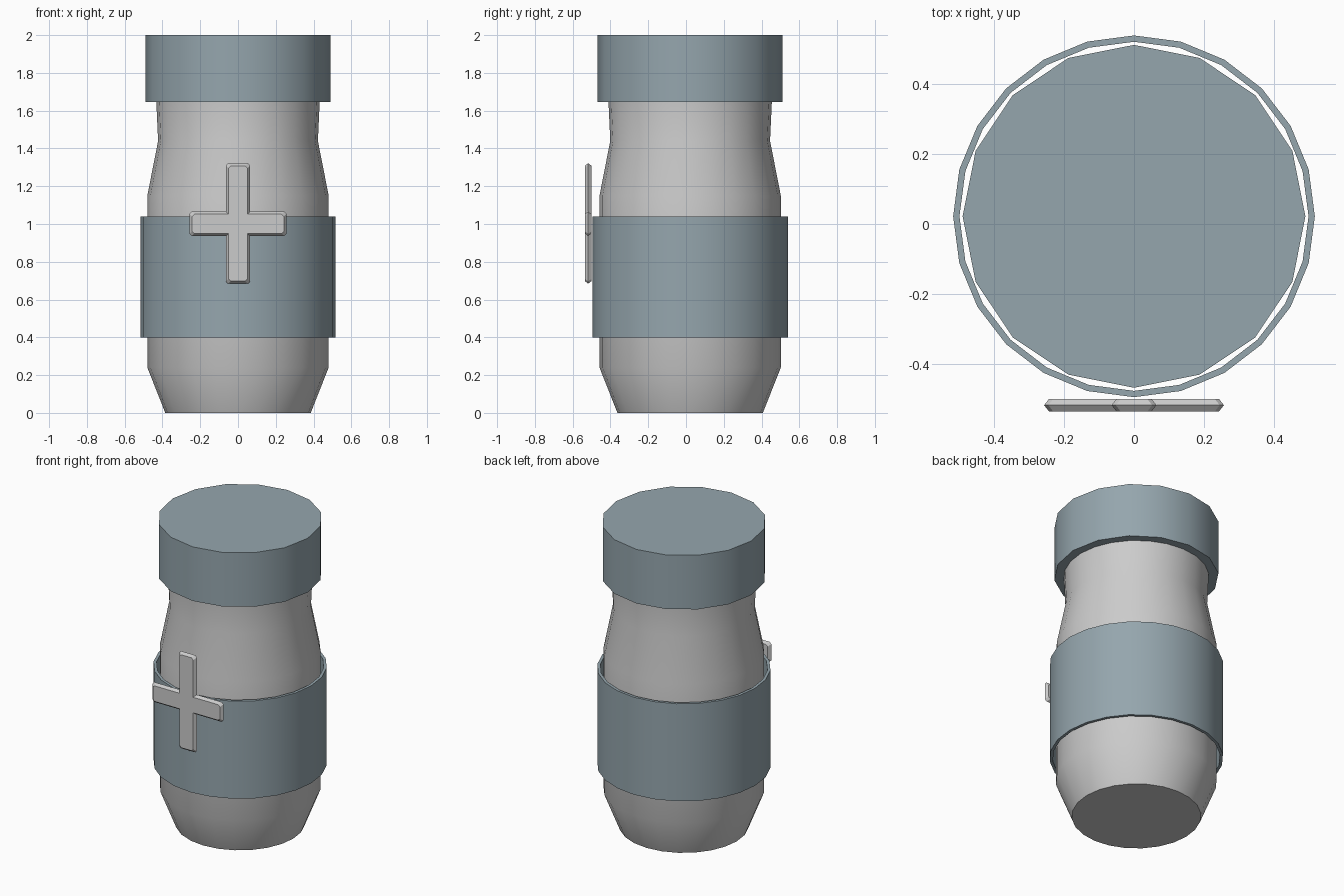
import bpy
import math

if "Cube" in bpy.data.objects:
    bpy.data.objects.remove(bpy.data.objects["Cube"])

CY = 0.022  # centre of the round parts in y (the cross sticks out in front)

slate = bpy.data.materials.new("slate")
slate.diffuse_color = (0.30, 0.38, 0.42, 1)
slate.use_nodes = True
slate.node_tree.nodes["Principled BSDF"].inputs["Base Color"].default_value = slate.diffuse_color


def make(name, verts, faces, mat=None, angle=30):
    mesh = bpy.data.meshes.new(name)
    mesh.from_pydata(verts, [], faces)
    mesh.update()
    ob = bpy.data.objects.new(name, mesh)
    bpy.context.collection.objects.link(ob)
    if mat:
        mesh.materials.append(mat)
    bpy.ops.object.select_all(action='DESELECT')
    ob.select_set(True)
    bpy.context.view_layer.objects.active = ob
    bpy.ops.object.shade_smooth_by_angle(angle=math.radians(angle))
    return ob


def bridge(rings, n, closed):
    """Quads between successive rings of n points; caps, or a closed loop."""
    count = rings if closed else rings - 1
    faces = []
    for r in range(count):
        a, b = r * n, ((r + 1) % rings) * n
        for i in range(n):
            j = (i + 1) % n
            faces.append((a + i, a + j, b + j, b + i))
    if not closed:
        faces.append(tuple(reversed(range(n))))
        faces.append(tuple(range((rings - 1) * n, rings * n)))
    return faces


def lathe(name, profile, n, mat=None, closed=False):
    verts = [(r * math.cos(2 * math.pi * i / n),
              CY + r * math.sin(2 * math.pi * i / n), z)
             for r, z in profile for i in range(n)]
    return make(name, verts, bridge(len(profile), n, closed), mat)


# Bottle body with tapered foot and narrowed neck
lathe("bottle_body", [(0.385, 0), (0.48, 0.24), (0.48, 1.15),
                      (0.423, 1.44), (0.434, 1.68)], 24)

# Sixteen-sided cap
lathe("cap", [(0.49, 1.645), (0.49, 2.0)], 16, slate)

# Thin label sleeve standing clear of the body
lathe("label_band", [(0.517, 0.40), (0.517, 1.04), (0.499, 1.04), (0.499, 0.40)],
      24, slate, closed=True)


# Bevelled cross on the front
def cross_outline(d, c=0.012):
    w, arm = 0.064 - d, 0.257 - d
    top, bottom = 1.322 - d, 0.684 + d
    hi, lo = 1.066 - d, 0.936 + d
    right = [(w - c, bottom), (w, bottom + c), (w, lo),
             (arm - c, lo), (arm, lo + c), (arm, hi - c), (arm - c, hi),
             (w, hi), (w, top - c), (w - c, top)]
    return right + [(-x, z) for x, z in reversed(right)]


layers = [(-0.500, 0.014), (-0.518, 0.0), (-0.536, 0.014)]
cross_verts = [(x, y, z) for y, d in layers for x, z in cross_outline(d)]
make("front_cross", cross_verts, bridge(3, 20, False))
